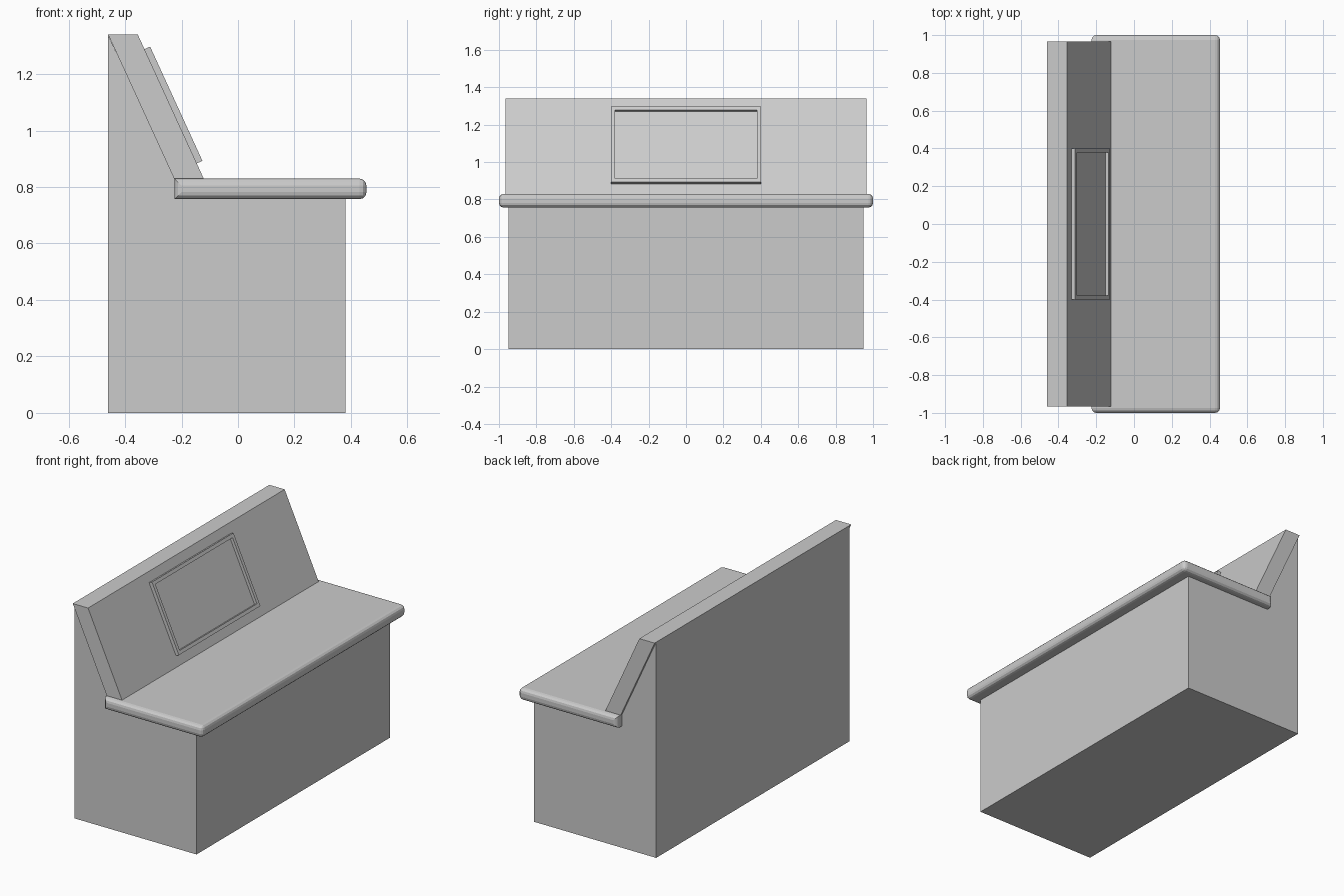
import bpy, bmesh
from mathutils import Matrix, Vector

if "Cube" in bpy.data.objects:
    bpy.data.objects.remove(bpy.data.objects["Cube"])


def finish(name, bm):
    bmesh.ops.recalc_face_normals(bm, faces=bm.faces[:])
    mesh = bpy.data.meshes.new(name)
    bm.to_mesh(mesh)
    bm.free()
    obj = bpy.data.objects.new(name, mesh)
    bpy.context.collection.objects.link(obj)
    return obj


def extrude_profile(name, profile, half):
    """Side profile (x, z) extruded along y from -half to half."""
    bm = bmesh.new()
    face = bm.faces.new([bm.verts.new((x, -half, z)) for x, z in profile])
    ext = bmesh.ops.extrude_face_region(bm, geom=[face])["geom"]
    verts = [v for v in ext if isinstance(v, bmesh.types.BMVert)]
    bmesh.ops.translate(bm, verts=verts, vec=(0, 2 * half, 0))
    return finish(name, bm)


def box(lo, hi):
    lo, hi = Vector(lo), Vector(hi)
    bm = bmesh.new()
    bmesh.ops.create_cube(bm, size=1, matrix=Matrix.Translation((lo + hi) / 2)
                          @ Matrix.Diagonal((*(hi - lo), 1)))
    return bm


# cabinet body with sloped upper back
extrude_profile("cabinet_body", [(-0.46, 0), (0.38, 0), (0.38, 0.77), (-0.222, 0.77),
                                 (-0.222, 0.83), (-0.46, 1.338)], 0.95)

# sloped back panel
top, bottom = (-0.355, 1.34), (-0.121, 0.829)
extrude_profile("back_panel", [(-0.46, 1.34), top, bottom, (-0.226, 0.829)], 0.965)

# counter slab, rounded everywhere except the rear top and bottom edges
bm = box((-0.225, -1, 0.757), (0.455, 1, 0.83))
edges = [e for e in bm.edges
         if not (all(v.co.x < 0 for v in e.verts)
                 and abs(e.verts[0].co.y - e.verts[1].co.y) > 1)]
bmesh.ops.bevel(bm, geom=edges, offset=0.025, segments=3, profile=0.5, affect='EDGES')
finish("counter_slab", bm)

# framed recessed display lying on the sloped panel
down = Vector((bottom[0] - top[0], 0, bottom[1] - top[1])).normalized()
side = Vector((0, 1, 0))
out = down.cross(side)
bm = box((0.057, -0.4, -0.01), (0.502, 0.4, 0.022))
front = max(bm.faces, key=lambda f: f.calc_center_median().z)
bmesh.ops.inset_region(bm, faces=[front], thickness=0.03)
ext = bmesh.ops.extrude_face_region(bm, geom=[front])["geom"]
bmesh.ops.delete(bm, geom=[front], context='FACES_ONLY')
bmesh.ops.translate(bm, verts=[v for v in ext if isinstance(v, bmesh.types.BMVert)],
                    vec=(0, 0, -0.019))
if out.x < 0:
    out = -out
place = Matrix((down, side, out)).transposed().to_4x4()
place.translation = (top[0], 0, top[1])
bm.transform(place)
finish("display_frame", bm)
